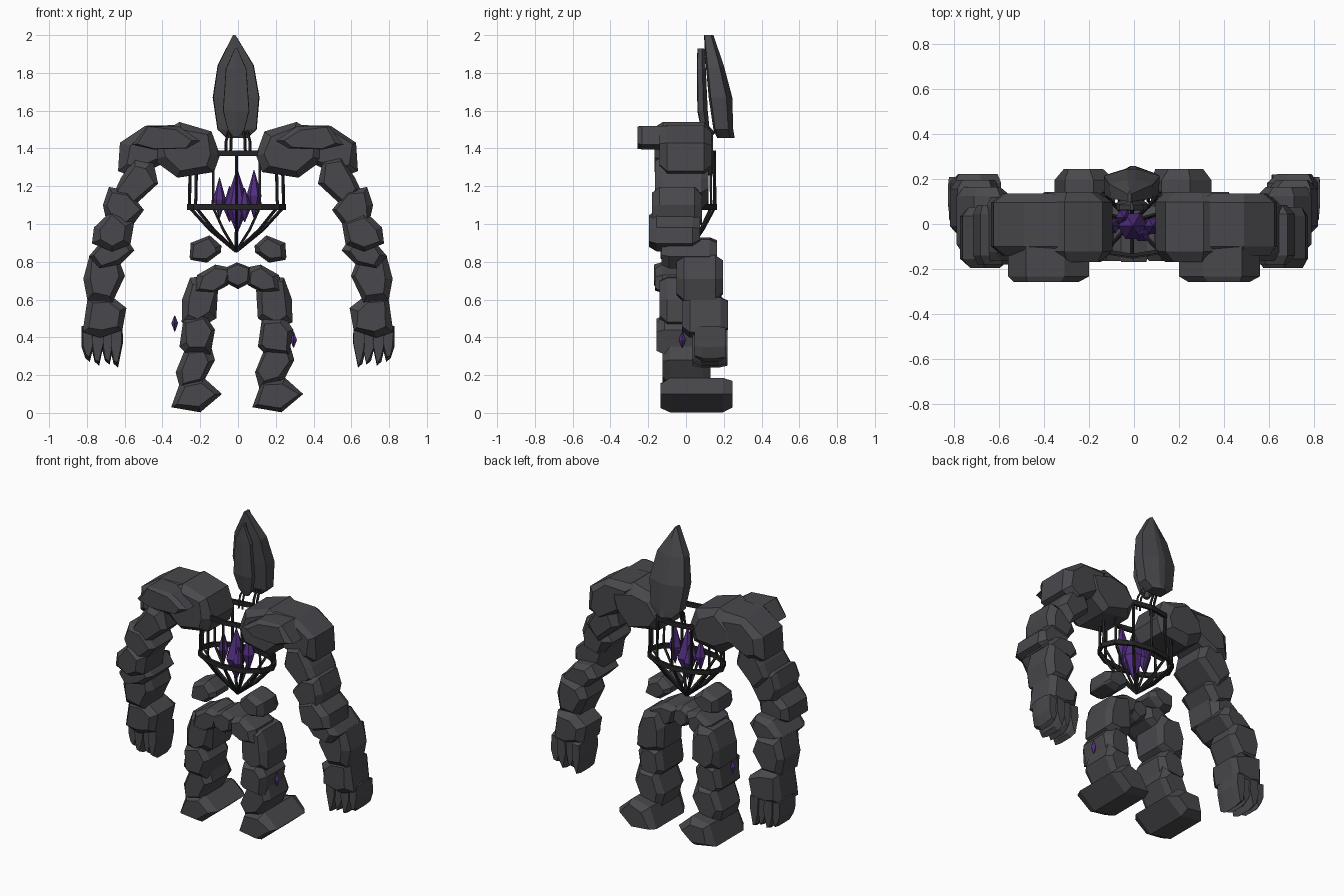
import bpy, bmesh, math, random

if "Cube" in bpy.data.objects:
    bpy.data.objects.remove(bpy.data.objects["Cube"])

random.seed(11)


def material(name, rgb):
    m = bpy.data.materials.new(name)
    m.diffuse_color = (*rgb, 1)
    m.use_nodes = True
    m.node_tree.nodes["Principled BSDF"].inputs["Base Color"].default_value = m.diffuse_color
    return m


STONE = material("dark_stone", (0.066, 0.064, 0.072))
IRON = material("black_iron", (0.018, 0.018, 0.019))
GEM = material("purple_crystal", (0.085, 0.028, 0.22))


def loft(name, rings, mat, caps=True):
    """Skin a stack of equal-sized point rings, with facetted ends."""
    bm = bmesh.new()
    vs = [[bm.verts.new(p) for p in ring] for ring in rings]
    n = len(vs[0])
    for a, b in zip(vs, vs[1:]):
        for i in range(n):
            j = (i + 1) % n
            bm.faces.new((a[i], a[j], b[j], b[i]))
    if caps:
        ends = [bm.faces.new(vs[0]), bm.faces.new(vs[-1])]
        bmesh.ops.triangulate(bm, faces=ends)
    bmesh.ops.recalc_face_normals(bm, faces=bm.faces)
    me = bpy.data.meshes.new(name)
    bm.to_mesh(me)
    bm.free()
    me.materials.append(mat)
    ob = bpy.data.objects.new(name, me)
    bpy.context.collection.objects.link(ob)
    return ob


def rock(name, prof, y0, y1, flip=1, dx=0.0, chamfer=0.04, shrink=0.72, grow=1.0):
    """Front outline pushed along y, with unevenly chipped front and back ends."""
    pts = [(x * flip + dx, z) for x, z in prof]
    cx = sum(p[0] for p in pts) / len(pts)
    cz = sum(p[1] for p in pts) / len(pts)

    def ring(y, k, uneven=0.0):
        out = []
        for x, z in pts:
            q = (k + random.uniform(-uneven, uneven)) * grow
            out.append((cx + (x - cx) * q, y, cz + (z - cz) * q))
        return out

    loft(name, [ring(y0, shrink, .14), ring(y0 + chamfer, 1),
                ring(y1 - chamfer, 1), ring(y1, shrink, .14)], STONE)


def mirrored(name, prof, y0, y1, shift=0.0, **kw):
    for side, s in (("left", -1), ("right", 1)):
        rock(f"{side}_{name}", prof, y0, y1, flip=s, dx=shift if s > 0 else 0, **kw)


# Shoulders
mirrored("shoulder", [(.455, 1.455), (.31, 1.54), (.14, 1.49), (.095, 1.365),
                      (.127, 1.275), (.32, 1.245), (.45, 1.34)], -.168, .142, chamfer=.045)
mirrored("outer_shoulder", [(.625, 1.43), (.49, 1.52), (.28, 1.525), (.36, 1.34),
                            (.545, 1.245), (.635, 1.28)], -.14, .135)
mirrored("shoulder_plate", [(.56, 1.42), (.48, 1.52), (.31, 1.515), (.2, 1.44),
                            (.27, 1.40), (.45, 1.395)], -.258, .02, chamfer=.025, shrink=.84)

# Arms, from the shoulder down
mirrored("upper_arm", [(.615, 1.245), (.545, 1.35), (.455, 1.33), (.43, 1.215),
                       (.57, 1.085), (.65, 1.17)], -.165, .12, grow=1.06)
mirrored("lower_upper_arm", [(.71, 1.10), (.68, 1.19), (.58, 1.17), (.505, 1.075),
                             (.575, .98), (.69, 1.005)], -.18, .085, grow=1.06)
mirrored("elbow", [(.757, .98), (.667, 1.065), (.555, 1.01), (.575, .895),
                   (.667, .86), (.767, .90)], -.195, .075, grow=1.06)
mirrored("upper_forearm", [(.783, .83), (.71, .915), (.60, .925), (.555, .86),
                           (.625, .79), (.73, .77)], -.13, .165, grow=1.06)
mirrored("forearm", [(.815, .71), (.783, .83), (.635, .81), (.603, .725),
                     (.667, .59), (.794, .60)], -.05, .195, grow=1.04)
mirrored("wrist", [(.82, .43), (.794, .61), (.677, .62), (.593, .555),
                   (.614, .44), (.73, .40)], -.02, .222, grow=1.02)

# Fingers
for i, (x, tip) in enumerate([(.795, .27), (.745, .25), (.69, .255), (.645, .24)]):
    mirrored(f"finger_{i + 1}", [(x + .033, .46), (x - .034, .46), (x - .036, .37),
                                 (x - .01, tip), (x + .014, tip + .02), (x + .033, .35)],
             .045 - .01 * (i % 2), .21 + .01 * (i % 2), chamfer=.045, shrink=.82)

# Hips and pelvis arch
mirrored("hip", [(.256, .825), (.25, .90), (.15, .94), (.088, .885), (.09, .85),
                 (.164, .795), (.25, .81)], -.135, .07)
mirrored("pelvis", [(.217, .73), (.12, .785), (.03, .767), (.05, .677),
                    (.13, .635), (.232, .64)], -.165, .08)
rock("pelvis_keystone", [(-.07, .767), (-.005, .797), (.065, .77), (.065, .69),
                         (0, .655), (-.065, .69)], -.17, .06)

# Legs
mirrored("thigh", [(.296, .60), (.254, .715), (.148, .73), (.106, .65),
                   (.115, .50), (.22, .44), (.298, .48)], -.14, .12, shift=-.01)
for side, dx in (("left", 0), ("right", .42)):
    rock(f"{side}_knee", [(-.31, .35), (-.29, .49), (-.175, .52), (-.122, .44),
                          (-.145, .31), (-.28, .32)], -.155, .11, dx=dx - .005 * (dx > 0))
    rock(f"{side}_shin", [(-.33, .215), (-.275, .35), (-.148, .37), (-.122, .28),
                          (-.19, .15), (-.307, .13)], -.125, .13, dx=dx)
    rock(f"{side}_foot", [(-.354, .03), (-.307, .16), (-.18, .185), (-.085, .10),
                          (-.2, .003)], -.135, .245, dx=dx + .01 * (dx > 0), chamfer=.05)


# Head: a broad shell with a narrow face plate standing before it
def tall_shell(name, levels, side):
    """side is how far back the widest edge runs through the depth."""
    rings = []
    for z, cx, w, yf, yb in levels:
        ys = yf + (yb - yf) * side
        rings.append([(cx - .97 * w, yf + (ys - yf) * .12, z), (cx, yf, z),
                      (cx + .97 * w, yf + (ys - yf) * .12, z), (cx + w, ys, z),
                      (cx + .18 * w, yb, z), (cx - .18 * w, yb, z), (cx - w, ys, z)])
    loft(name, rings, STONE)


tall_shell("head_shell", [(2.0, -.02, .007, .095, .145), (1.84, -.012, .096, .105, .20),
                          (1.67, -.01, .124, .12, .245), (1.5, -.005, .104, .145, .25),
                          (1.455, -.005, .055, .165, .258)], .75)
tall_shell("face_plate", [(1.93, -.01, .006, .06, .1), (1.82, -.01, .055, .058, .105),
                          (1.6, -.01, .07, .06, .115), (1.5, -.01, .045, .08, .125),
                          (1.46, -.01, .015, .09, .125)], .6)


# Rib cage of thin bars
def bars(name, paths, depth):
    cu = bpy.data.curves.new(name, "CURVE")
    cu.dimensions = "3D"
    cu.bevel_depth = depth
    cu.bevel_resolution = 0
    cu.use_fill_caps = True
    for path in paths:
        sp = cu.splines.new("POLY")
        sp.points.add(len(path) - 1)
        for p, co in zip(sp.points, path):
            p.co = (*co, 1)
        sp.use_smooth = False
    cu.materials.append(IRON)
    ob = bpy.data.objects.new(name, cu)
    bpy.context.collection.objects.link(ob)


def around(z, k=1.0):
    return [(-.008 + .25 * k * math.sin(i * math.tau / 12),
             .005 + .148 * k * math.cos(i * math.tau / 12), z) for i in range(12)]


apex = (-.01, .01, .855)
bars("ribs", [[t, m, l, apex] for t, m, l in
              zip(around(1.375, .97), around(1.09), around(.97, .56))], .009)
bars("neck_bars", [[(x * 1.3, .10, 1.36), (x * 1.25, .11, 1.44), (x, .15, 1.49)]
                   for x in (-.05, -.03, .03, .05)], .008)

# Flat bands that tie the ribs together
for name, z, k in (("upper_band", 1.375, .98), ("middle_band", 1.09, 1.02)):
    ob = loft(name, [around(z - .015, k), around(z + .015, k)], IRON, caps=False)
    mod = ob.modifiers.new("thickness", "SOLIDIFY")
    mod.thickness = .016
    mod.offset = 0


# Crystals: heart cluster and two floating shards
def crystal(name, x, y, z0, zm, z1, r, sides=6):
    def ring(z, q):
        return [(x + q * math.cos(i * math.tau / sides),
                 y + q * math.sin(i * math.tau / sides), z) for i in range(sides)]
    loft(name, [ring(z0, .002), ring(zm, r), ring(z1, .002)], GEM)


crystal("heart_crystal", -.005, -.01, .95, 1.10, 1.29, .066)
crystal("left_heart_crystal", -.098, -.01, 1.03, 1.13, 1.245, .034)
crystal("right_heart_crystal", .085, -.01, 1.03, 1.15, 1.285, .04)
crystal("front_heart_crystal", .035, -.045, 1.01, 1.09, 1.19, .036)
crystal("back_heart_crystal", -.045, .03, 1.01, 1.09, 1.20, .036)
crystal("left_shard", -.335, 0, .43, .475, .515, .018, 4)
crystal("right_shard", .294, -.02, .345, .385, .43, .018, 4)
